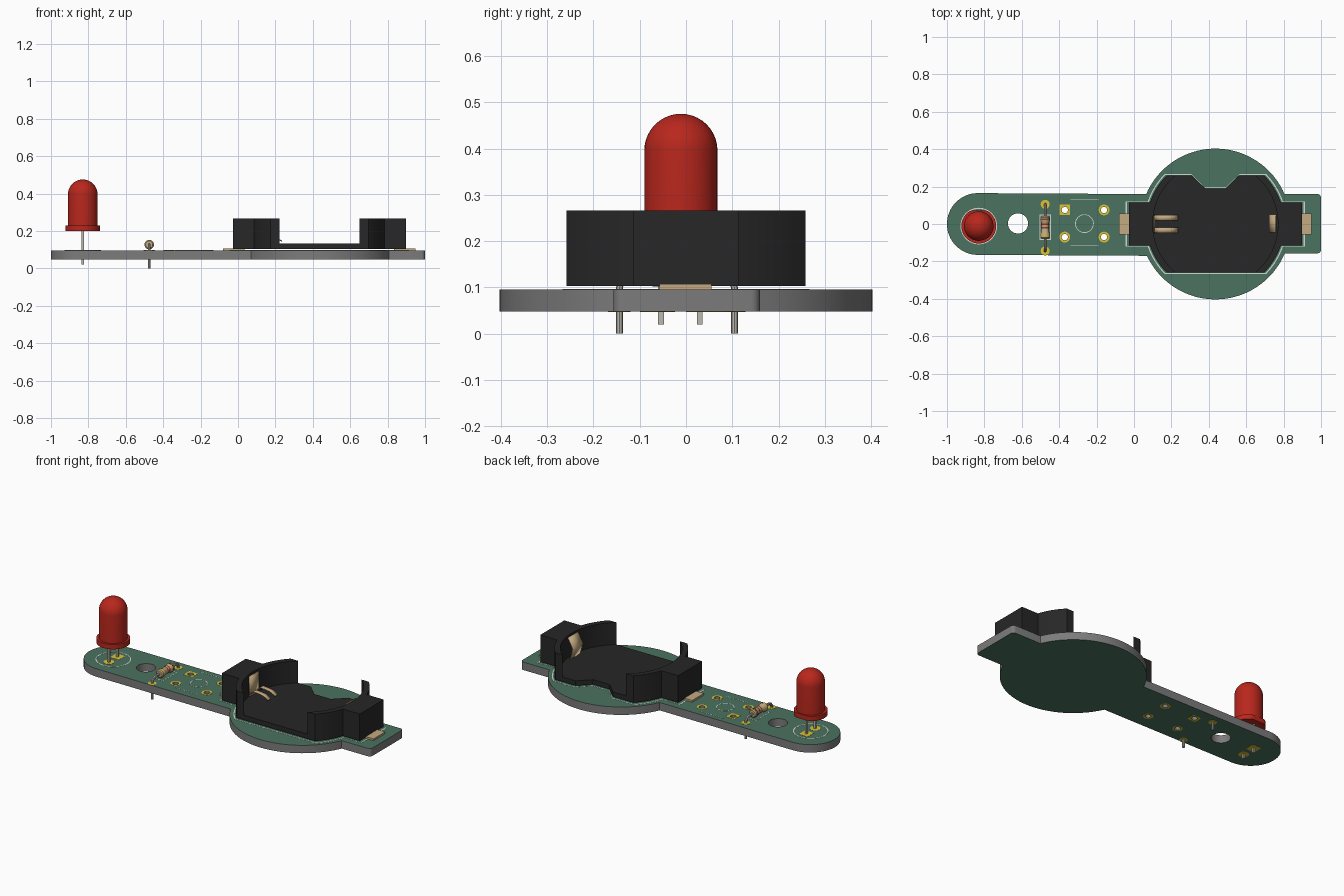
import bpy, bmesh
from math import pi, sin, cos, sqrt, asin, radians

if "Cube" in bpy.data.objects:
    bpy.data.objects.remove(bpy.data.objects["Cube"])

def material(name, rgb):
    m = bpy.data.materials.new(name)
    m.diffuse_color = (*rgb, 1)
    m.use_nodes = True
    m.node_tree.nodes["Principled BSDF"].inputs["Base Color"].default_value = m.diffuse_color
    return m

GREY = material("grey_edge", (0.2, 0.2, 0.2))
GREEN = material("green_mask", (0.07, 0.17, 0.115))
BLACK = material("black_plastic", (0.02, 0.02, 0.02))
RED = material("red_lens", (0.48, 0.02, 0.012))
TAN = material("tan_contact", (0.55, 0.40, 0.22))
GOLD = material("gold_pad", (0.72, 0.55, 0.04))
STEEL = material("steel_lead", (0.5, 0.48, 0.42))
WHITE = material("white_print", (0.65, 0.7, 0.66))
BROWN = material("brown_band", (0.2, 0.07, 0.03))

def add_mesh(name, mesh, mat):
    mesh.name = name
    mesh.materials.clear()
    mesh.materials.append(mat)
    mesh.shade_smooth()
    mesh.set_sharp_from_angle(angle=radians(32))
    ob = bpy.data.objects.new(name, mesh)
    bpy.context.collection.objects.link(ob)
    return ob

def curve_mesh(curve):
    """Turn a curve into a welded mesh."""
    tmp = bpy.data.objects.new("tmp", curve)
    bpy.context.collection.objects.link(tmp)
    dg = bpy.context.evaluated_depsgraph_get()
    mesh = bpy.data.meshes.new_from_object(tmp.evaluated_get(dg))
    bpy.data.objects.remove(tmp)
    bm = bmesh.new()
    bm.from_mesh(mesh)
    bmesh.ops.remove_doubles(bm, verts=bm.verts, dist=1e-5)
    bmesh.ops.recalc_face_normals(bm, faces=bm.faces)
    bm.to_mesh(mesh)
    bm.free()
    return mesh

def add_spline(curve, pts, cyclic):
    s = curve.splines.new('POLY')
    s.points.add(len(pts) - 1)
    for p, co in zip(s.points, pts):
        p.co = (*co, 1)
    s.use_cyclic_u = cyclic

def plate(name, loops, z0, z1, mat):
    """Flat extruded plate; inner loops become holes."""
    c = bpy.data.curves.new(name, 'CURVE')
    c.dimensions, c.fill_mode, c.extrude = '2D', 'BOTH', (z1 - z0) / 2
    for loop in loops:
        add_spline(c, [(x, y, 0) for x, y in loop], True)
    ob = add_mesh(name, curve_mesh(c), mat)
    for v in ob.data.vertices:
        v.co.z += (z0 + z1) / 2
    return ob

def wire(name, pts, r, mat):
    c = bpy.data.curves.new(name, 'CURVE')
    c.dimensions, c.bevel_depth, c.bevel_resolution, c.use_fill_caps = '3D', r, 2, True
    add_spline(c, pts, False)
    return add_mesh(name, curve_mesh(c), mat)

def lathe(name, profile, mat, n=40):
    """Revolve (radius, height) points about z."""
    bm = bmesh.new()
    vs = [bm.verts.new((r, 0, z)) for r, z in profile]
    es = [bm.edges.new(p) for p in zip(vs, vs[1:])]
    bmesh.ops.spin(bm, geom=vs + es, axis=(0, 0, 1), cent=(0, 0, 0), angle=2 * pi, steps=n)
    bmesh.ops.remove_doubles(bm, verts=bm.verts, dist=1e-5)
    bmesh.ops.recalc_face_normals(bm, faces=bm.faces)
    mesh = bpy.data.meshes.new(name)
    bm.to_mesh(mesh)
    bm.free()
    return add_mesh(name, mesh, mat)

def arc(cx, cy, r, a0, a1, n):
    return [(cx + r * cos(a0 + (a1 - a0) * i / n), cy + r * sin(a0 + (a1 - a0) * i / n))
            for i in range(n + 1)]

def circle(cx, cy, r, n=24):
    return arc(cx, cy, r, 0, 2 * pi, n)[:-1]

def rect(x0, x1, y0, y1):
    return [(x0, y0), (x1, y0), (x1, y1), (x0, y1)]

TOP, BOT = 0.096, 0.048
CX = 0.435

# circuit board: rounded strip, round battery area, end tab, drilled holes
R = 0.403
up, dn, lo = asin(0.16 / R), asin(0.157 / R), asin(0.17 / R)
outline = (arc(-0.835, 0, 0.165, pi / 2, 1.5 * pi, 32)
           + arc(CX, 0, R, pi + lo, 2 * pi - dn, 40)
           + arc(0.98, -0.137, 0.02, -pi / 2, 0, 5) + arc(0.98, 0.14, 0.02, 0, pi / 2, 5)
           + arc(CX, 0, R, up, pi - up, 40))
switch_pads = [(x, y) for x in (-0.37, -0.16) for y in (0.075, -0.07)]
board = plate("circuit_board",
              [outline, circle(-0.62, 0.003, 0.054, 32)] + [circle(*p, 0.017, 16) for p in switch_pads],
              BOT, TOP, GREY)
board.data.materials.append(GREEN)
for f in board.data.polygons:
    if abs(f.normal.z) > 0.5:
        f.material_index = 1

# gold pads on both faces
LED_Y = (-0.054, 0.03)
RES_Y = (-0.144, 0.105)
for z0, z1, side in ((TOP, TOP + 0.001, "top"), (BOT - 0.001, BOT, "bottom")):
    for i, (x, y) in enumerate(switch_pads):
        ring = rect(x - .028, x + .028, y - .028, y + .028) if i == 0 else circle(x, y, 0.029)
        plate(f"switch_pad_{side}", [ring, circle(x, y, 0.017, 16)], z0, z1, GOLD)
    for y in RES_Y:
        plate(f"resistor_pad_{side}", [circle(-0.475, y, 0.024)], z0, z1, GOLD)
    plate(f"lamp_pad_{side}", [circle(-0.83, LED_Y[0], 0.03)], z0, z1, GOLD)
    plate(f"lamp_pad_{side}", [rect(-0.86, -0.80, LED_Y[1] - .03, LED_Y[1] + .03)], z0, z1, GOLD)

# battery holder: floor outline with a notch, mirrored left and right about CX
RO, RI, BY, HY = 0.368, 0.335, 0.115, 0.258
a_blk, a_out, a_in = asin(BY / RO), asin(HY / RO), asin(HY / RI)
right_low = arc(0, 0, RO, -a_out, -a_blk, 8) + [(0.463, -BY), (0.463, BY)]
right_side = right_low + arc(0, 0, RO, a_blk, a_out, 8)
half = right_side + [(0.125, HY), (0.055, 0.19)]
floor = [(CX + x, y) for x, y in half] + [(CX - x, y) for x, y in reversed(half)]
plate("holder_floor", [floor], 0.103, 0.132, BLACK)
wall = right_side + arc(0, 0, RI, a_in, -a_in, 28)
for s, side in ((-1, "left"), (1, "right")):
    plate(f"holder_wall_{side}", [[(CX + s * x, y) for x, y in wall]], 0.103, 0.266, BLACK)
    # contact foot under and beyond the block
    xs = sorted((CX + s * 0.40, CX + s * 0.515))
    plate(f"contact_foot_{side}", [rect(*xs, -0.057, 0.055)], TOP, 0.107, TAN)

# contacts inside the holder
def strip(name, profile, y0, y1):
    """Sheet metal strip bent along an (x, z) profile."""
    n = len(profile)
    mesh = bpy.data.meshes.new(name)
    mesh.from_pydata([(x, y, z) for y in (y0, y1) for x, z in profile], [],
                     [(i, i + 1, n + i + 1, n + i) for i in range(n - 1)])
    ob = add_mesh(name, mesh, TAN)
    mod = ob.modifiers.new("thickness", 'SOLIDIFY')
    mod.thickness, mod.offset = 0.006, 0

strip("left_contact_plate", [(0.108, 0.135), (0.108, 0.255)], -0.045, 0.045)
for y in (-0.033, 0.033):
    strip("left_contact_finger", [(0.11, 0.15), (0.14, 0.172), (0.20, 0.165), (0.235, 0.145)],
          y - 0.014, y + 0.014)
strip("right_contact_plate", [(0.758, 0.262), (0.725, 0.20), (0.745, 0.135)], -0.045, 0.05)

# red lamp: domed body, flange with one flat side, two legs
LX, LY = -0.83, -0.011
r = 0.079
dome = [(r * cos(i * pi / 20), 0.396 + r * sin(i * pi / 20)) for i in range(10)] + [(0, 0.475)]
body = lathe("lamp_body", [(0, 0.203), (r, 0.203)] + dome, RED)
body.location = (LX, LY, 0)
plate("lamp_flange", [[(x, min(y, LY + 0.083)) for x, y in circle(LX, LY, 0.093, 48)]],
      0.2, 0.229, RED)
for y in LED_Y:
    plate("lamp_leg", [rect(LX - .006, LX + .006, y - .006, y + .006)], 0.02, 0.205, STEEL)

# resistor: bulged body lying along y, colour bands, bent lead
RX, RM, RZ = -0.475, -0.018, 0.127
res = lathe("resistor_body", [(0, -.06), (.019, -.06), (.025, -.054), (.025, -.034), (.021, -.027),
                              (.021, .027), (.025, .034), (.025, .054), (.019, .06), (0, .06)], TAN, 24)
parts = [res]
for z, rad, mat in ((-.044, .0254, BROWN), (-.016, .0214, RED), (.002, .0214, BROWN), (.044, .0254, GOLD)):
    parts.append(lathe("resistor_band", [(0.018, z - .004), (rad, z - .004), (rad, z + .004), (0.018, z + .004)],
                       mat, 24))
for ob in parts:
    ob.rotation_euler = (pi / 2, 0, 0)
    ob.location = (RX, RM, RZ)
for y, s in ((RES_Y[0], 1), (RES_Y[1], -1)):
    bend = [(RX, y + s * 0.03 * (1 - cos(t * pi / 8)), RZ - 0.03 * (1 - sin(t * pi / 8))) for t in range(5)]
    wire("resistor_lead", [(RX, y, 0)] + bend + [(RX, RM - s * 0.055, RZ)], 0.0075, STEEL)

# white printed outlines on the board
def printed(name, outer, inner):
    plate(name, [outer, inner], TOP, TOP + 0.0008, WHITE)

def grown(k):
    return [(CX + (x - CX) * k, y * k) for x, y in floor]

printed("holder_print", grown(1.035), grown(1.018))
printed("switch_print", circle(-0.265, 0.002, 0.05, 32), circle(-0.265, 0.002, 0.046, 32))
printed("lamp_print", circle(LX, LY, 0.098, 40), circle(LX, LY, 0.092, 40))
printed("resistor_print", rect(-0.505, -0.445, -0.085, 0.05), rect(-0.501, -0.449, -0.081, 0.046))
for y in (0.13, -0.115):
    plate("switch_print_line", [rect(-0.34, -0.19, y - 0.003, y)], TOP, TOP + 0.0008, WHITE)
